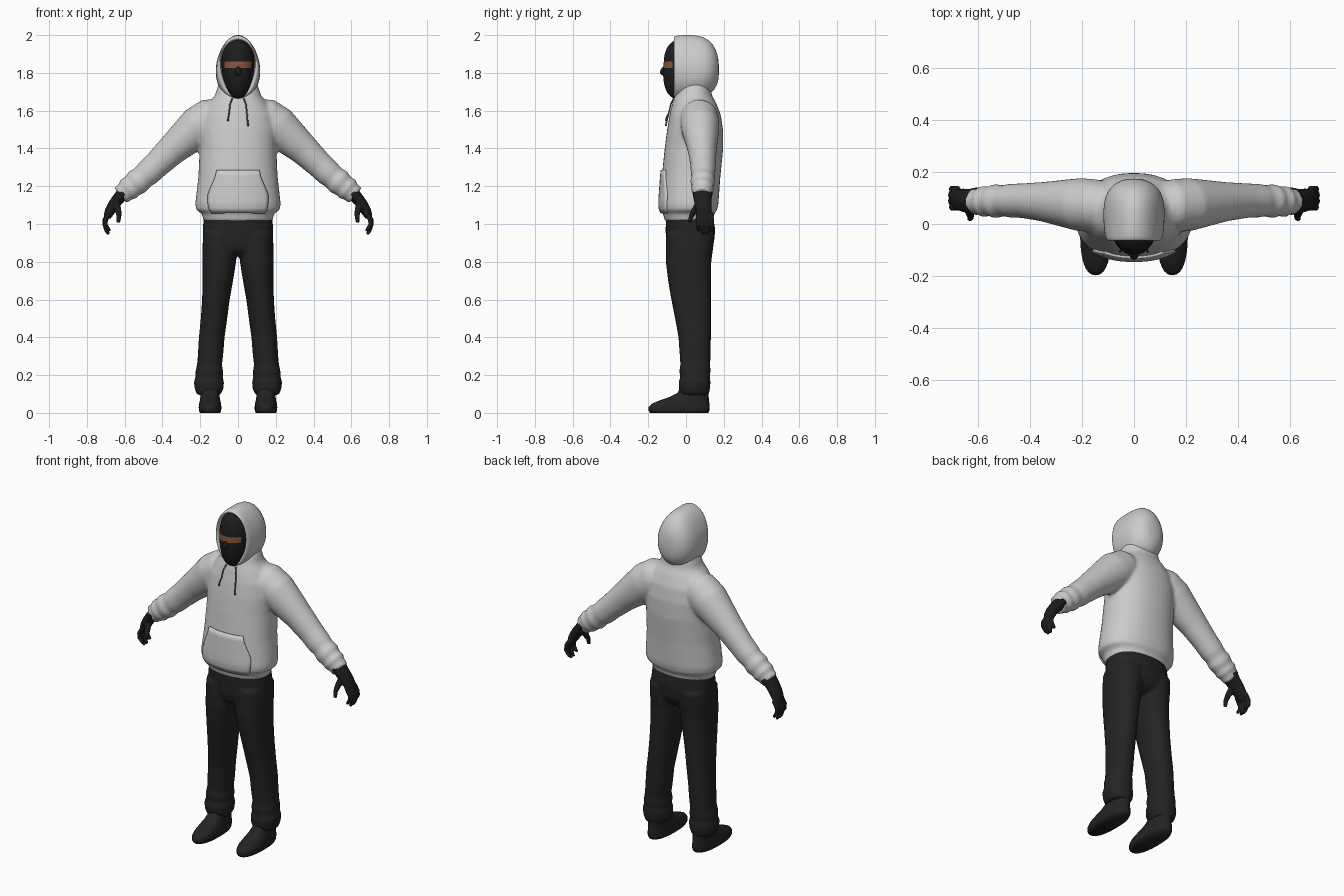
import bpy, bmesh, math
from mathutils import Vector


def material(name, rgb):
    m = bpy.data.materials.new(name)
    m.diffuse_color = (*rgb, 1)
    return m


LIGHT_GREY = material("light grey fabric", (0.60, 0.60, 0.60))
CORD_GREY = material("cord grey", (0.14, 0.14, 0.14))
CHARCOAL = material("charcoal denim", (0.017, 0.017, 0.017))
BLACK = material("black knit", (0.012, 0.012, 0.012))
SKIN = material("brown skin", (0.26, 0.10, 0.04))


def power(v, e):
    return math.copysign(abs(v) ** e, v)


def loft(bm, rings, n=28, e=1.0, caps=(True, True)):
    """Skin rings given as (centre, side axis, up axis, egg factor)."""
    loops = []
    for c, u, v, k in rings:
        loop = []
        for i in range(n):
            t = 2 * math.pi * i / n
            s, w = power(math.sin(t), e), power(math.cos(t), e)
            loop.append(bm.verts.new(c + u * s * (1 + k * w) + v * w))
        loops.append(loop)
    for a, b in zip(loops, loops[1:]):
        for i in range(n):
            bm.faces.new((a[i], a[(i + 1) % n], b[(i + 1) % n], b[i]))
    if caps[0]:
        bm.faces.new(loops[0][::-1])
    if caps[1]:
        bm.faces.new(loops[-1])


def stack(rows, cx=0):
    """Horizontal rings from rows of (z, half width, front y, back y[, x])."""
    out = []
    for z, hw, yf, yb, *x in rows:
        out.append((Vector((x[0] if x else cx, (yf + yb) / 2, z)),
                    Vector((hw, 0, 0)), Vector((0, (yb - yf) / 2, 0)), 0))
    return out


def tube(pts, flat=1.0):
    """Rings along a path of (x, y, z, radius); flat scales the y depth."""
    out = []
    for i, p in enumerate(pts):
        a, b = pts[max(i - 1, 0)], pts[min(i + 1, len(pts) - 1)]
        d = (Vector(b[:3]) - Vector(a[:3])).normalized()
        v = d.cross(Vector((0, 1, 0))).normalized()
        u = v.cross(d).normalized()
        out.append((Vector(p[:3]), u * p[3] * flat, v * p[3], 0))
    return out


def flip(pts, s):
    return [(p[0] * s, *p[1:]) for p in pts]


def finish(name, bm, mats, voxel=0, smooth=0, subsurf=0, mirror=False):
    bmesh.ops.recalc_face_normals(bm, faces=bm.faces)
    me = bpy.data.meshes.new(name)
    bm.to_mesh(me)
    bm.free()
    for m in mats:
        me.materials.append(m)
    for p in me.polygons:
        p.use_smooth = True
    ob = bpy.data.objects.new(name, me)
    bpy.context.collection.objects.link(ob)
    if mirror:
        ob.modifiers.new("mirror", 'MIRROR').use_mirror_merge = False
    if voxel:
        r = ob.modifiers.new("fuse", 'REMESH')
        r.mode, r.voxel_size, r.use_smooth_shade = 'VOXEL', voxel, True
    if smooth:
        s = ob.modifiers.new("soften", 'SMOOTH')
        s.factor, s.iterations = 0.5, smooth
    if subsurf:
        ob.modifiers.new("round", 'SUBSURF').levels = subsurf
        ob.modifiers["round"].render_levels = subsurf
    return ob


# Sweatshirt body and sleeves, fused into one garment
bm = bmesh.new()
loft(bm, stack([
    (1.015, .182, -.112, .140), (1.055, .192, -.122, .150), (1.075, .222, -.136, .165),
    (1.11, .226, -.138, .172), (1.25, .210, -.128, .182), (1.40, .203, -.113, .197),
    (1.50, .207, -.100, .196), (1.58, .195, -.086, .184), (1.64, .155, -.072, .160),
    (1.68, .122, -.060, .138), (1.72, .110, -.045, .130), (1.76, .095, -.020, .125)]), 36, .9)
SLEEVE = [(.06, .065, 1.575, .090), (.15, .070, 1.555, .110), (.21, .075, 1.515, .110),
          (.27, .080, 1.462, .098), (.35, .086, 1.392, .082), (.43, .090, 1.315, .072),
          (.48, .090, 1.268, .070), (.505, .090, 1.247, .064), (.535, .088, 1.222, .071),
          (.560, .088, 1.200, .060), (.580, .087, 1.186, .066), (.595, .087, 1.172, .054),
          (.622, .086, 1.150, .052)]
for s in (1, -1):
    loft(bm, tube(flip(SLEEVE, s), .93))
sweatshirt = finish("sweatshirt", bm, [LIGHT_GREY], voxel=.010, smooth=4)

# Hood, lofted from the inner lining round the rim to the back
bm = bmesh.new()
HOOD = [(.02, 1.83, .088, .135, .15), (-.045, 1.825, .088, .146, .2),
        (-.064, 1.825, .094, .154, .15), (-.066, 1.828, .103, .163, .05),
        (-.052, 1.830, .113, .169, -.08), (0, 1.830, .117, .172, -.14),
        (.06, 1.830, .118, .170, -.14), (.105, 1.830, .112, .156, -.12),
        (.140, 1.828, .093, .130, -.08), (.163, 1.822, .064, .092, 0),
        (.175, 1.815, .030, .045, 0)]
loft(bm, [(Vector((0, y, z)), Vector((rx, 0, 0)), Vector((0, 0, rz)), k)
          for y, z, rx, rz, k in HOOD], 32, caps=(False, True))
finish("hood", bm, [LIGHT_GREY], subsurf=1)

# Front pouch pocket draped on the sweatshirt
bm = bmesh.new()
ROWS = [(1.062, .138), (1.085, .152), (1.12, .157), (1.155, .155), (1.19, .143),
        (1.225, .127), (1.255, .116), (1.285, .110)]
COLS = 20
grid = [[bm.verts.new((w * (2 * i / COLS - 1), -.3, z)) for i in range(COLS + 1)]
        for z, w in ROWS]
for a, b in zip(grid, grid[1:]):
    for i in range(COLS):
        bm.faces.new((a[i], a[i + 1], b[i + 1], b[i]))
pocket = finish("pouch_pocket", bm, [LIGHT_GREY])
for p in pocket.data.polygons:
    if p.normal.y > 0:
        p.flip()
wrap = pocket.modifiers.new("drape", 'SHRINKWRAP')
wrap.target, wrap.wrap_method, wrap.wrap_mode = sweatshirt, 'PROJECT', 'ABOVE_SURFACE'
wrap.use_project_y, wrap.use_positive_direction, wrap.offset = True, True, .010
thick = pocket.modifiers.new("thickness", 'SOLIDIFY')
thick.thickness, thick.offset = .014, -1

# Drawstrings
bm = bmesh.new()
for s, end in ((-1, 1.545), (1, 1.52)):
    loft(bm, tube([(s * .030, -.066, 1.665, .004), (s * .042, -.080, 1.635, .004),
                   (s * .047, -.090, 1.59, .004), (s * .051, -.103, end + .02, .004),
                   (s * .053, -.106, end, .006)]), 8)
finish("drawstrings", bm, [CORD_GREY])

# Masked head, with the eye slit coloured by height and direction
bm = bmesh.new()
loft(bm, stack([
    (1.655, .050, -.050, .06), (1.675, .048, -.085, .06), (1.70, .060, -.105, .07),
    (1.74, .074, -.118, .08), (1.79, .083, -.123, .09), (1.828, .087, -.119, .09),
    (1.858, .088, -.119, .09), (1.90, .085, -.115, .09), (1.94, .073, -.100, .08),
    (1.97, .045, -.070, .06), (1.98, .015, -.03, .02)]), 32)
bm.faces.ensure_lookup_table()
for f in bm.faces:
    c = f.calc_center_median()
    if 1.83 < c.z < 1.856 and c.y < -.05 and abs(c.x) < .072:
        f.material_index = 1
finish("masked_head", bm, [BLACK, SKIN], subsurf=1)

# Nose bump under the mask
bm = bmesh.new()
loft(bm, stack([(1.785, .008, -.125, -.10), (1.795, .019, -.138, -.10),
                (1.806, .018, -.141, -.10), (1.825, .012, -.130, -.10),
                (1.836, .007, -.122, -.10)]), 12)
finish("nose", bm, [BLACK], subsurf=1)

# Trousers: hips and two legs with bunched hems
bm = bmesh.new()
loft(bm, stack([(.83, .085, -.06, .09), (.86, .165, -.095, .130), (.90, .182, -.106, .148),
                (.97, .187, -.108, .155), (1.06, .180, -.105, .140)]), 32, .9)
LEG = [(.095, .060, -.025, .120, .155), (.125, .076, -.036, .127, .153),
       (.165, .080, -.038, .130, .154), (.190, .072, -.030, .126, .153),
       (.220, .073, -.036, .130, .152), (.255, .066, -.030, .128, .151),
       (.30, .067, -.033, .130, .146), (.40, .068, -.040, .132, .139),
       (.50, .070, -.058, .132, .127), (.60, .073, -.078, .132, .117),
       (.70, .081, -.095, .132, .107), (.80, .089, -.107, .134, .099),
       (.88, .093, -.107, .145, .095), (.95, .090, -.105, .150, .095)]
for s in (1, -1):
    loft(bm, stack([(*r[:4], r[4] * s) for r in LEG]), 28, .9)
finish("trousers", bm, [CHARCOAL], voxel=.009, smooth=3)

# Shoes
bm = bmesh.new()
loft(bm, stack([(0, .054, -.190, .118), (.012, .059, -.198, .124), (.03, .060, -.198, .125),
                (.048, .058, -.182, .124), (.066, .054, -.140, .122), (.085, .051, -.085, .120),
                (.105, .050, -.045, .120), (.16, .050, -.020, .118)], .148), 28, .85)
finish("shoes", bm, [CHARCOAL], mirror=True)

# Gloved hands: palm, four curled fingers and a thumb
bm = bmesh.new()
loft(bm, tube([(.605, .088, 1.165, .036), (.635, .088, 1.132, .032), (.660, .092, 1.100, .030),
               (.680, .096, 1.065, .027), (.694, .098, 1.035, .020)], 1.5), 20)
for i, tip in enumerate((.965, .945, .945, .962)):
    y = .064 + .0235 * i
    x = .694 - .004 * abs(i - 1.5)
    loft(bm, tube([(x - .01, y, 1.06, .013), (x + .013, y, 1.022, .0135),
                   (x + .014, y + .002, .995, .012), (x + .004, y + .002, tip + .018, .011),
                   (x - .009, y + .002, tip, .008)]), 12)
loft(bm, tube([(.645, .070, 1.110, .020), (.634, .045, 1.072, .017),
               (.630, .027, 1.040, .013), (.634, .019, 1.008, .010)]), 12)
finish("gloves", bm, [BLACK], voxel=.005, smooth=2, mirror=True)
